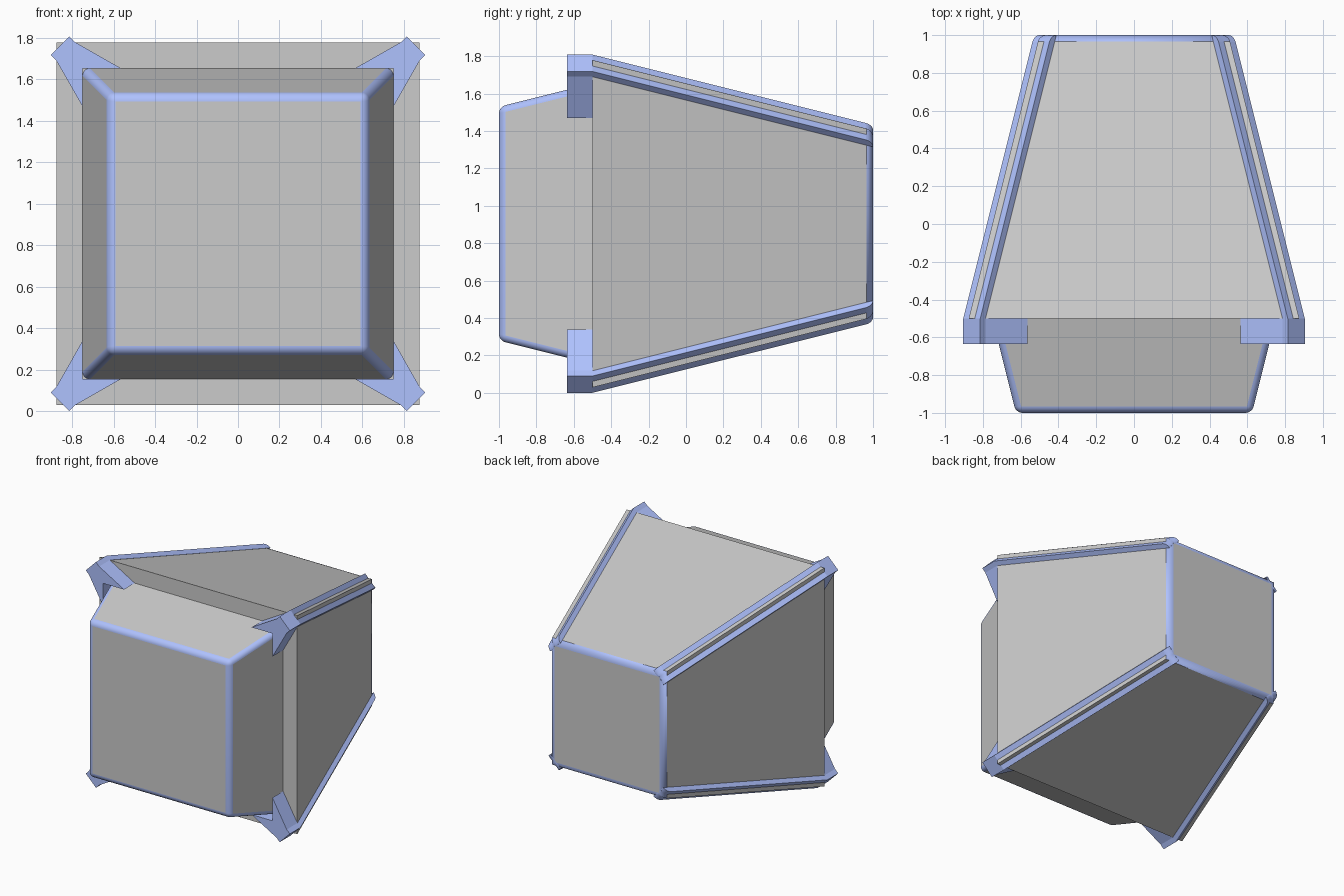
import bpy, bmesh

if "Cube" in bpy.data.objects:
    bpy.data.objects.remove(bpy.data.objects["Cube"])

CZ = 0.904  # height of the horizontal axis of the model

blue = bpy.data.materials.new("blue_trim")
blue.diffuse_color = (0.43, 0.54, 1.0, 1)
blue.use_nodes = True
blue.node_tree.nodes["Principled BSDF"].inputs["Base Color"].default_value = blue.diffuse_color
grey = bpy.data.materials.new("grey_shell")
grey.diffuse_color = (0.8, 0.8, 0.8, 1)
grey.use_nodes = True
grey.node_tree.nodes["Principled BSDF"].inputs["Base Color"].default_value = grey.diffuse_color


def square(h):
    return [(-h, -h), (h, -h), (h, h), (-h, h)]


def loft(name, sections, mats, bevel=0.0, pick=None, mirror=False):
    """Skin a row of (y, [(x, z)...]) sections; round the edges chosen by pick."""
    bm = bmesh.new()
    rings = [[bm.verts.new((x, y, z)) for x, z in pts] for y, pts in sections]
    for a, b in zip(rings, rings[1:]):
        for i in range(len(a)):
            j = (i + 1) % len(a)
            bm.faces.new((a[i], a[j], b[j], b[i]))
    bm.faces.new(rings[0])
    bm.faces.new(rings[-1])
    bmesh.ops.recalc_face_normals(bm, faces=bm.faces)
    if pick:
        edges = [e for e in bm.edges if pick(*(v.co for v in e.verts))]
        res = bmesh.ops.bevel(bm, geom=edges, offset=bevel, segments=6,
                              profile=0.5, affect='EDGES', clamp_overlap=True)
        for f in res["faces"]:
            f.smooth = True
            f.material_index = len(mats) - 1
    me = bpy.data.meshes.new(name)
    bm.to_mesh(me)
    bm.free()
    for m in mats:
        me.materials.append(m)
    ob = bpy.data.objects.new(name, me)
    ob.location.z = CZ
    bpy.context.collection.objects.link(ob)
    if mirror:
        mod = ob.modifiers.new("mirror", 'MIRROR')
        mod.use_axis = (True, False, True)
        mod.use_clip = False
        mod.use_mirror_merge = False
    return ob


# tapered rear shell, back rim rounded in blue
loft("rear_shell", [(-0.5, square(0.875)), (1.0, square(0.5))], [grey, blue], 0.035,
     lambda a, b: a.y > 0.99 and b.y > 0.99)

# tapered front block, front rim and slanted edges rounded in blue
loft("front_block", [(-1.0, square(0.625)), (-0.5, square(0.75))], [grey, blue], 0.035,
     lambda a, b: a.y < -0.99 or b.y < -0.99)

# corner rails along the rear shell, outer end edges rounded
rail = [(0.786, 0.876), (0.814, 0.904), (0.904, 0.814), (0.876, 0.786), (0.84, 0.84)]
rail_end = [(x - 0.375, z - 0.375) for x, z in rail]
loft("corner_rails", [(-0.5, rail), (1.0, rail_end)], [blue], 0.045,
     lambda a, b: a.y > 0.99 and b.y > 0.99 and a.x + a.z > 0.95 and b.x + b.z > 0.95,
     mirror=True)

# arrow-shaped brackets at the front of each rail
arrow = rail[:4] + [(0.75, 0.565), (0.75, 0.75), (0.565, 0.75)]
loft("corner_brackets", [(-0.635, arrow), (-0.5, arrow)], [blue], mirror=True)
